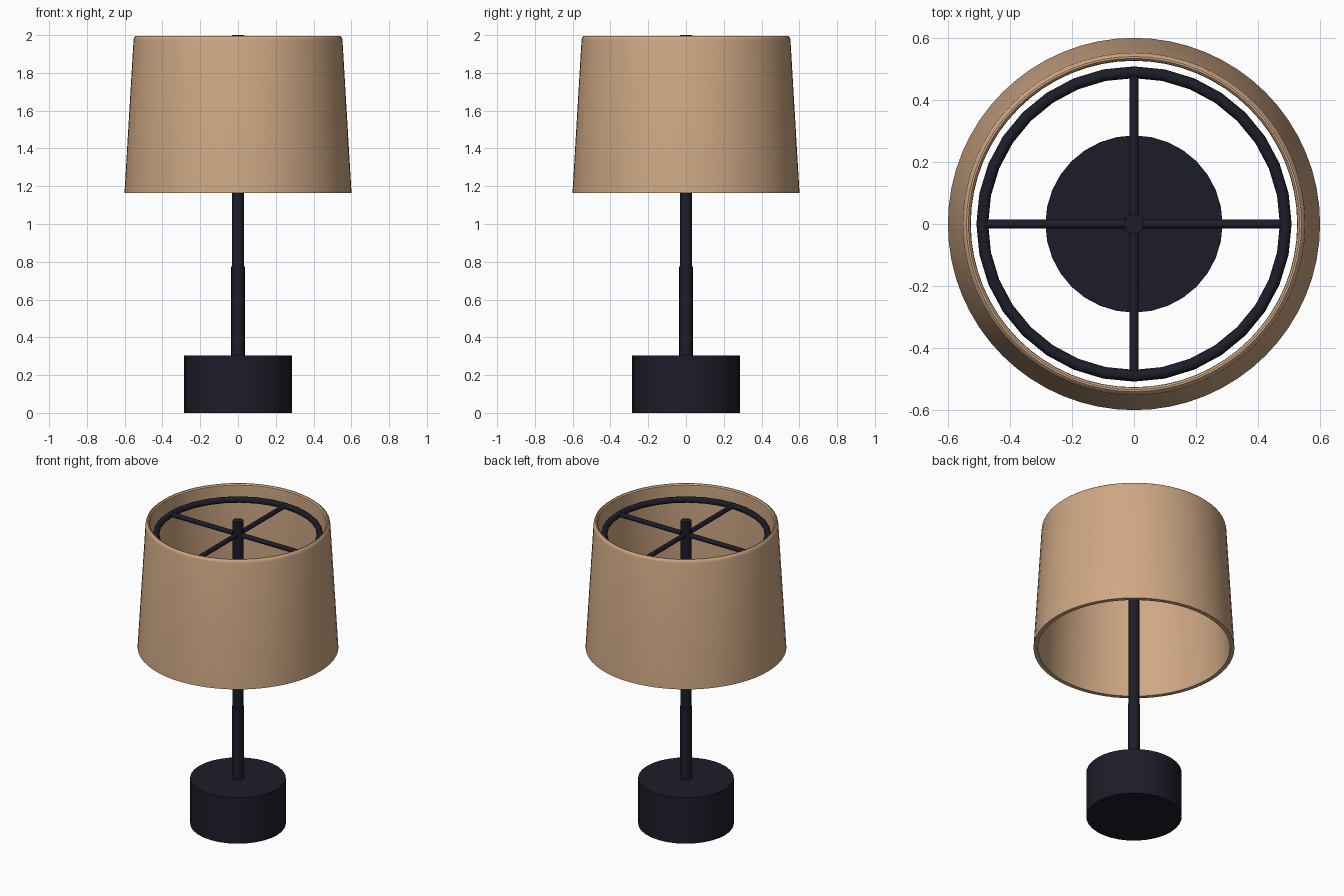
import bpy, math

if "Cube" in bpy.data.objects:
    bpy.data.objects.remove(bpy.data.objects["Cube"])


def material(name, rgb):
    m = bpy.data.materials.new(name)
    m.diffuse_color = (*rgb, 1)
    m.use_nodes = True
    m.node_tree.nodes["Principled BSDF"].inputs["Base Color"].default_value = m.diffuse_color
    return m


DARK = material("dark_metal", (0.012, 0.012, 0.022))
TAN = material("tan_fabric", (0.62, 0.39, 0.23))


def finish(name, mat):
    ob = bpy.context.object
    ob.name = name
    ob.data.materials.append(mat)
    bpy.ops.object.shade_smooth_by_angle(angle=math.radians(35))
    return ob


def rod(name, r, z0, z1, sides):
    bpy.ops.mesh.primitive_cylinder_add(
        vertices=sides, radius=r, depth=z1 - z0, location=(0, 0, (z0 + z1) / 2))
    return finish(name, DARK)


def lathe(name, profile, sides, mat):
    # closed (radius, z) profile revolved around z
    n = len(profile)
    verts = [(r * math.cos(a), r * math.sin(a), z)
             for a in (2 * math.pi * i / sides for i in range(sides))
             for r, z in profile]
    faces = []
    for i in range(sides):
        k = (i + 1) % sides
        for j in range(n):
            l = (j + 1) % n
            faces.append((i * n + j, k * n + j, k * n + l, i * n + l))
    me = bpy.data.meshes.new(name)
    me.from_pydata(verts, [], faces)
    ob = bpy.data.objects.new(name, me)
    bpy.context.collection.objects.link(ob)
    bpy.ops.object.select_all(action='DESELECT')
    bpy.context.view_layer.objects.active = ob
    ob.select_set(True)
    return finish(name, mat)


# Base and two-stage pole
rod("base", 0.286, 0.0, 0.303, 32)
rod("lower_pole", 0.036, 0.30, 0.775, 16)
rod("upper_pole", 0.032, 0.77, 2.0, 16)

# Tapered shade with a wall thickness and rounded top rim
lathe("shade", [(0.601, 1.165), (0.553, 1.975), (0.550, 1.987), (0.541, 1.995),
                (0.535, 1.995), (0.528, 1.987), (0.527, 1.975), (0.575, 1.165)],
      64, TAN)

# Ring and cross spokes carrying the shade
bpy.ops.mesh.primitive_torus_add(major_radius=0.490, minor_radius=0.019,
                                 major_segments=32, minor_segments=12,
                                 location=(0, 0, 1.91))
finish("support_ring", DARK)
for i in range(2):
    bpy.ops.mesh.primitive_cylinder_add(
        vertices=12, radius=0.015, depth=0.97, location=(0, 0, 1.91),
        rotation=(math.pi / 2, 0, i * math.pi / 2))
    finish(f"spoke_{i + 1}", DARK)
